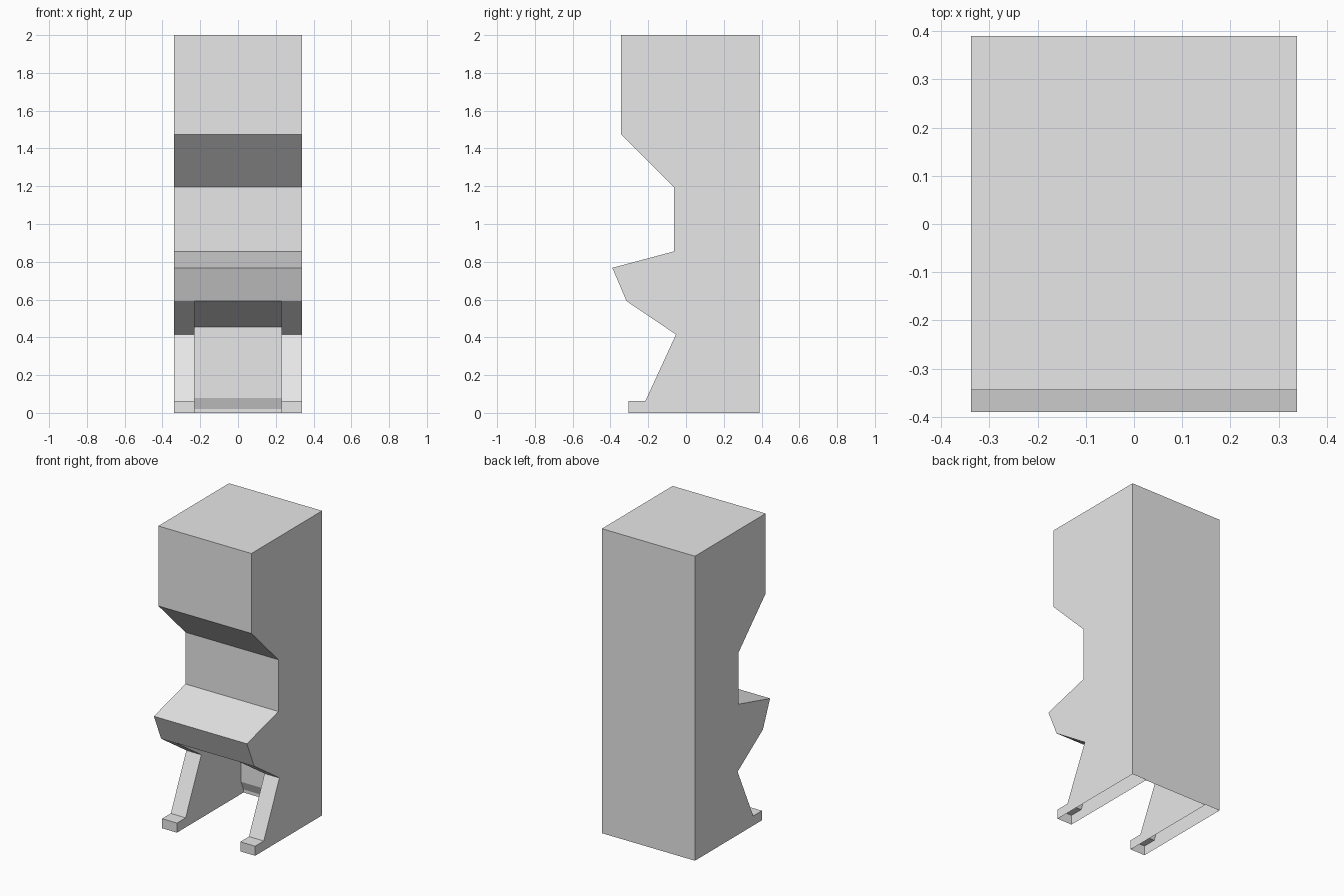
import bpy
import bmesh

cube = bpy.data.objects.get("Cube")
if cube:
    bpy.data.objects.remove(cube, do_unlink=True)

HALF_WIDTH = 0.338
LEG_INNER = 0.23

# Side outline of the cabinet (y, z), from back bottom over the top to the foot
upper = [(0.39, 0), (0.39, 2), (-0.344, 2), (-0.344, 1.475), (-0.063, 1.195),
         (-0.063, 0.855), (-0.39, 0.768), (-0.315, 0.592)]
leg = [(-0.315, 0.592), (-0.053, 0.415), (-0.215, 0.063), (-0.305, 0.063), (-0.305, 0)]

# Recess between the legs (y, z): sloping ceiling, back wall, small step out at the floor
recess = [(-0.315, 0.592), (0.36, 0.455), (0.36, 0.08), (0.385, 0.02), (0.385, 0)]

bm = bmesh.new()


def face(points):
    bm.faces.new([bm.verts.new(p) for p in points])


def strip(path, x0, x1):
    for (ya, za), (yb, zb) in zip(path, path[1:]):
        face([(x0, ya, za), (x1, ya, za), (x1, yb, zb), (x0, yb, zb)])


def side(outline, x):
    face([(x, y, z) for y, z in outline])


# Full-width skin, in three columns that meet the legs and the recess
columns = [-HALF_WIDTH, -LEG_INNER, LEG_INNER, HALF_WIDTH]
for x0, x1 in zip(columns, columns[1:]):
    strip(upper, x0, x1)
strip(recess, -LEG_INNER, LEG_INNER)

# Legs and side panels, open underneath
for s in (-1, 1):
    strip(leg, s * LEG_INNER, s * HALF_WIDTH)
    side(upper + leg[1:], s * HALF_WIDTH)
    side(leg + recess[:0:-1], s * LEG_INNER)

bmesh.ops.remove_doubles(bm, verts=bm.verts[:], dist=0.0001)
bmesh.ops.recalc_face_normals(bm, faces=bm.faces[:])

mesh = bpy.data.meshes.new("cabinet")
bm.to_mesh(mesh)
bm.free()
cabinet = bpy.data.objects.new("cabinet", mesh)
bpy.context.collection.objects.link(cabinet)

# Plain light grey
color = (0.8, 0.8, 0.8, 1)
grey = bpy.data.materials.new("light grey")
grey.use_nodes = True
grey.diffuse_color = color
grey.node_tree.nodes["Principled BSDF"].inputs["Base Color"].default_value = color
mesh.materials.append(grey)
